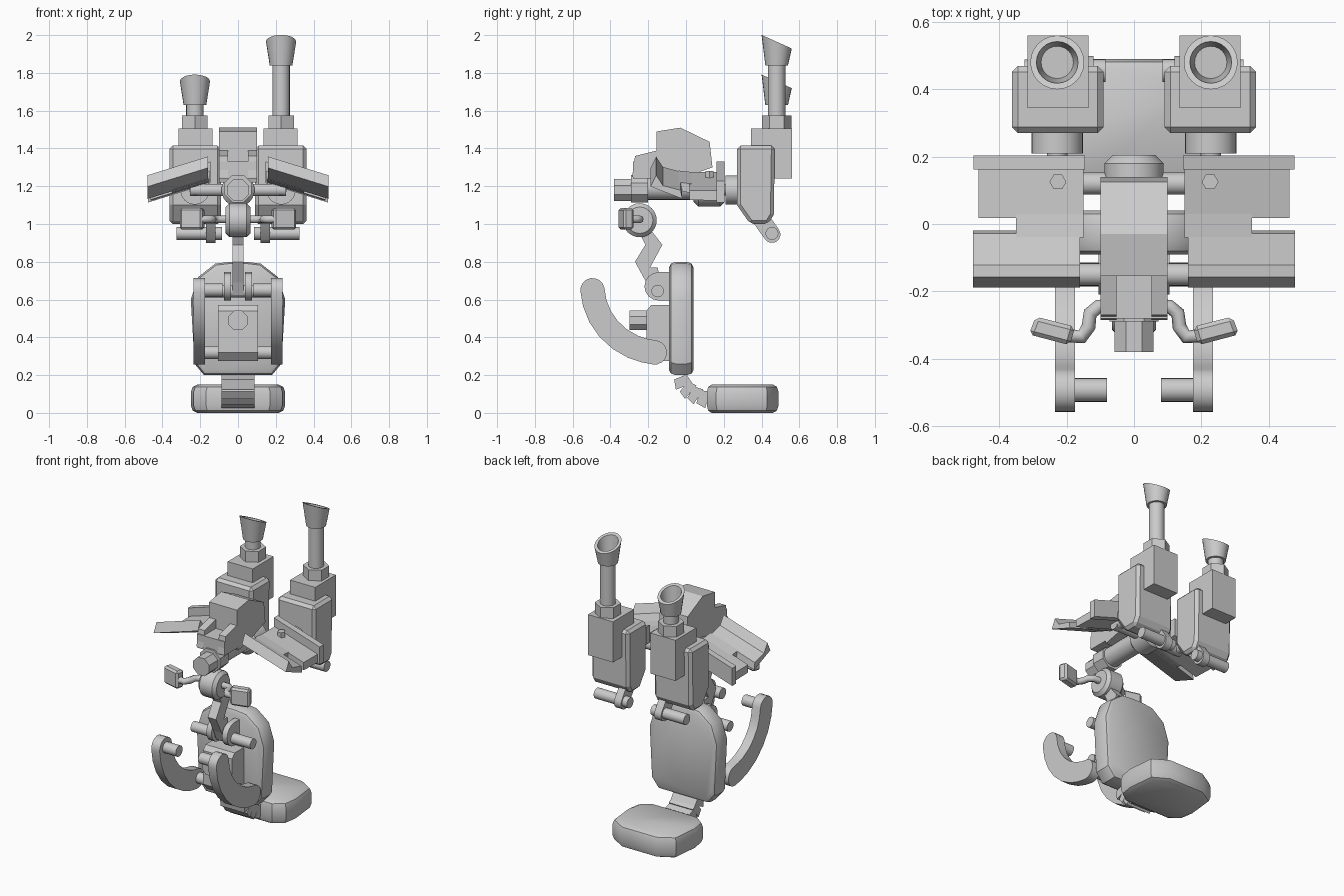
import bpy, bmesh, math
from mathutils import Vector, Matrix

if "Cube" in bpy.data.objects:
    bpy.data.objects.remove(bpy.data.objects["Cube"])


def finish(name, bm, bevel=0, segs=1, mirror=False, smooth=False):
    bmesh.ops.recalc_face_normals(bm, faces=bm.faces)
    if bevel:
        edges = [e for e in bm.edges if e.calc_face_angle(0) > math.radians(50)]
        bmesh.ops.bevel(bm, geom=edges, offset=bevel, segments=segs, profile=0.5,
                        affect='EDGES', clamp_overlap=True)
    me = bpy.data.meshes.new(name)
    bm.to_mesh(me)
    bm.free()
    ob = bpy.data.objects.new(name, me)
    bpy.context.collection.objects.link(ob)
    if smooth:
        bpy.ops.object.select_all(action='DESELECT')
        ob.select_set(True)
        bpy.context.view_layer.objects.active = ob
        bpy.ops.object.shade_smooth_by_angle(angle=math.radians(32))
    if mirror:
        ob.modifiers.new("Mirror", 'MIRROR')
    return ob


def place(axis, u, v, w):
    # profile plane (u, v) and depth w along the axis
    return {'x': (w, u, v), 'y': (u, w, v), 'z': (u, v, w)}[axis]


def prism(name, pts, axis, a, b, slope=0, **kw):
    """Extrude a profile along an axis; slope lowers it as x grows."""
    bm = bmesh.new()
    rings = []
    for w in (a, b):
        ring = [Vector(place(axis, u, v, w)) for u, v in pts]
        for p in ring:
            p.z -= slope * (p.x - 0.15)
        rings.append([bm.verts.new(p) for p in ring])
    n = len(pts)
    bm.faces.new(rings[0])
    bm.faces.new(rings[1])
    for i in range(n):
        j = (i + 1) % n
        bm.faces.new((rings[0][i], rings[0][j], rings[1][j], rings[1][i]))
    return finish(name, bm, **kw)


def box(name, x, y, z, **kw):
    return prism(name, [(x[0], y[0]), (x[1], y[0]), (x[1], y[1]), (x[0], y[1])],
                 'z', z[0], z[1], **kw)


def cyl(name, c, r, axis, a, b, n=24, phase=0, **kw):
    pts = [(c[0] + r * math.cos(phase + 2 * math.pi * i / n),
            c[1] + r * math.sin(phase + 2 * math.pi * i / n)) for i in range(n)]
    return prism(name, pts, axis, a, b, smooth=n > 12, **kw)


def sym(half):
    return half + [(-x, y) for x, y in reversed(half)]


def band(path, r, caps=8):
    """Outline of constant width around a path, with round ends."""
    path = [Vector(p) for p in path]
    left, right = [], []
    for i, p in enumerate(path):
        t = (path[min(i + 1, len(path) - 1)] - path[max(i - 1, 0)]).normalized()
        n = Vector((-t.y, t.x)) * r
        left.append(p + n)
        right.append(p - n)

    def cap(c, start):
        d = start - c
        return [c + Matrix.Rotation(-math.pi * k / caps, 2) @ d for k in range(1, caps)]
    return left + cap(path[-1], left[-1]) + right[::-1] + cap(path[0], right[0])


# seat and backrest cushions
prism("seat", sym([(0.17, 0.11), (0.235, 0.16), (0.25, 0.25), (0.225, 0.43), (0.13, 0.49)]),
      'z', 0, 0.15, bevel=0, smooth=False).name = "seat_core"
bpy.data.objects.remove(bpy.data.objects["seat_core"])


def cushion(name, half, axis, a, b, inset, cut):
    # outline shrunk towards its centre at both faces for rounded rims
    pts = sym(half)
    cx, cy = 0, sum(p[1] for p in pts) / len(pts)
    bm = bmesh.new()
    rings = []
    for w, k in ((a, 1), (a + cut * .3, .3), (a + cut, 0), (b - cut, 0), (b - cut * .3, .3), (b, 1)):
        ring = []
        for u, v in pts:
            d = Vector((u - cx, v - cy))
            d -= d.normalized() * inset * k
            ring.append(bm.verts.new(place(axis, cx + d.x, cy + d.y, w)))
        rings.append(ring)
    n = len(pts)
    bm.faces.new(rings[0])
    bm.faces.new(rings[-1])
    for r0, r1 in zip(rings, rings[1:]):
        for i in range(n):
            j = (i + 1) % n
            bm.faces.new((r0[i], r0[j], r1[j], r1[i]))
    return finish(name, bm, smooth=True)


cushion("seat", [(0.17, 0.11), (0.235, 0.16), (0.25, 0.25), (0.23, 0.43), (0.13, 0.49)],
        'z', 0, 0.15, 0.035, 0.04)
cushion("backrest", [(0.18, 0.20), (0.23, 0.26), (0.25, 0.60), (0.21, 0.72), (0.12, 0.79), (0.04, 0.80)],
        'y', -0.09, 0.04, 0.03, 0.035)

# ribbed neck joining seat and backrest
ribs = [(-0.03, 0.19), (-0.01, 0.14), (0.025, 0.11), (0.065, 0.085), (0.115, 0.07)]
for i, (p, q) in enumerate(zip(ribs, ribs[1:])):
    p, q = Vector(p), Vector(q)
    t = (q - p).normalized()
    n = Vector((-t.y, t.x))
    prism(f"neck_rib_{i}", [p + n * .035, p - n * .035, q - n * .047, q + n * .047],
          'x', -0.087, 0.087)

# back housing and knob
prism("back_housing", [(-0.09, 0.275), (-0.17, 0.275), (-0.21, 0.32), (-0.21, 0.54), (-0.185, 0.57), (-0.09, 0.57)],
      'x', -0.105, 0.105)
cyl("back_knob", (0, 0.49), 0.056, 'y', -0.3, -0.2, n=8, phase=math.pi / 8)

# curved armrests with grips and pivots
arm = [(-0.495, 0.65), (-0.483, 0.58), (-0.455, 0.51), (-0.41, 0.445), (-0.35, 0.39),
       (-0.28, 0.35), (-0.22, 0.33), (-0.165, 0.32)]
prism("armrest", band(arm, 0.064), 'x', 0.175, 0.235, mirror=True, smooth=True)
cyl("armrest_grip", (-0.493, 0.65), 0.035, 'x', 0.08, 0.18, mirror=True)
cyl("armrest_pivot", (-0.15, 0.32), 0.035, 'x', -0.2, 0.2)

# upper hinge and zigzag support
cyl("hinge_bar", (-0.15, 0.645), 0.033, 'x', -0.215, 0.215)
prism("hinge_lug", band([(-0.145, 0.67), (-0.08, 0.67)], 0.075), 'x', 0.038, 0.075, mirror=True, smooth=True)
prism("zigzag_support", [(-0.25, 0.96), (-0.18, 0.96), (-0.125, 0.89), (-0.19, 0.77), (-0.15, 0.77),
                         (-0.12, 0.62), (-0.18, 0.62), (-0.21, 0.69), (-0.27, 0.80), (-0.215, 0.89)],
      'x', -0.03, 0.03)
cyl("swivel_disc", (-0.245, 1.02), 0.09, 'x', -0.065, 0.065, bevel=0.02)

# control handles on bent tubes
for s in (1, -1):
    cu = bpy.data.curves.new("handle_tube", 'CURVE')
    cu.dimensions = '3D'
    cu.bevel_depth = 0.021
    cu.bevel_resolution = 2
    cu.use_fill_caps = True
    sp = cu.splines.new('POLY')
    path = [(0.05, -0.245), (0.105, -0.245), (0.13, -0.265), (0.135, -0.305), (0.155, -0.335), (0.21, -0.33)]
    sp.points.add(len(path) - 1)
    for pt, (x, y) in zip(sp.points, path):
        pt.co = (s * x, y, 1.025, 1)
    bpy.context.collection.objects.link(bpy.data.objects.new("handle_tube", cu))
prism("control_handle", [(0.175, -0.305), (0.19, -0.36), (0.312, -0.328), (0.292, -0.275)],
      'z', 0.97, 1.085, bevel=0.012, mirror=True)

# central spine
cyl("spine_tip", (0, 1.18), 0.062, 'y', -0.38, -0.2, n=8, phase=math.pi / 8)
cyl("spine_collar", (0, 1.187), 0.078, 'y', -0.29, -0.2, n=8, phase=math.pi / 8)
cyl("spine_tube", (0, 1.19), 0.062, 'y', -0.2, 0.1)
cyl("spine_barrel", (0, 1.18), 0.088, 'y', 0.04, 0.205, bevel=0.025)
cyl("cross_bar", (0.12, 1.18), 0.033, 'x', -0.255, 0.255)

# hood with sight block
prism("hood", [(-0.155, 1.27), (-0.155, 1.49), (-0.03, 1.51), (0.125, 1.435), (0.14, 1.30), (0.0, 1.25), (-0.14, 1.22)],
      'x', -0.1, 0.1)
box("sight_base", (-0.1, 0.1), (-0.28, -0.14), (1.24, 1.33))
prism("sight_cheek", [(-0.285, 1.25), (-0.27, 1.36), (-0.15, 1.39), (-0.15, 1.25)],
      'x', 0.052, 0.1, mirror=True)

# sloped side wings
S = 0.31
prism("wing_front", [(-0.158, 1.36), (-0.122, 1.305), (-0.028, 1.28), (-0.02, 1.235), (-0.188, 1.30)],
      'x', 0.16, 0.478, slope=S, mirror=True)
prism("wing_middle", [(-0.04, 1.283), (0.03, 1.275), (0.03, 1.225), (-0.04, 1.24)],
      'x', 0.15, 0.35, slope=S, mirror=True)
prism("wing_rear", [(0.018, 1.275), (0.165, 1.275), (0.165, 1.22), (0.018, 1.225)],
      'x', 0.15, 0.462, slope=S, mirror=True)
prism("wing_rear_lip", [(0.162, 1.33), (0.203, 1.33), (0.203, 1.215), (0.162, 1.215)],
      'x', 0.145, 0.476, slope=S, mirror=True)
cyl("wing_bolt", (0.226, 0.125), 0.025, 'z', 1.22, 1.28, n=6, mirror=True)

# cannon housings
prism("cannon_body", [(0.27, 1.415), (0.47, 1.415), (0.465, 1.05), (0.435, 1.0), (0.34, 1.0), (0.27, 1.1)],
      'x', 0.09, 0.363, bevel=0.018, mirror=True)
box("cannon_breech", (0.135, 0.316), (0.345, 0.56), (1.24, 1.505), mirror=True)
cyl("cannon_mount", (0.228, 1.18), 0.077, 'y', 0.21, 0.3, mirror=True)
cyl("cannon_rod", (0.228, 1.18), 0.03, 'y', 0.1, 0.24, mirror=True)
cyl("cannon_hex", (0.228, 0.48), 0.078, 'z', 1.37, 1.575, n=6, phase=math.pi / 6, mirror=True)

# barrels of unequal height with slanted flared muzzles
for s, top in ((1, 2.0), (-1, 1.79)):
    cyl("barrel", (s * 0.228, 0.48), 0.046, 'z', 1.5, top - 0.15)
    bm = bmesh.new()
    n, rings = 24, []
    for r, z, slant in ((0.06, top - .16, 0), (0.08, top - .035, .45), (0.062, top - .035, .45), (0.048, top - .13, 0)):
        ring = []
        for i in range(n):
            a = 2 * math.pi * i / n
            dy = r * math.sin(a)
            ring.append(bm.verts.new((s * 0.228 + r * math.cos(a), 0.48 + dy, z - slant * dy)))
        rings.append(ring)
    bm.faces.new(rings[0])
    bm.faces.new(rings[-1])
    for r0, r1 in zip(rings, rings[1:]):
        for i in range(n):
            j = (i + 1) % n
            bm.faces.new((r0[i], r0[j], r1[j], r1[i]))
    finish("muzzle", bm, smooth=True)

# foot pegs under the cannons
prism("peg_link", band([(0.395, 1.03), (0.455, 0.945)], 0.045), 'x', 0.12, 0.17, mirror=True, smooth=True)
cyl("foot_peg", (0.455, 0.95), 0.034, 'x', 0.085, 0.325, mirror=True)
